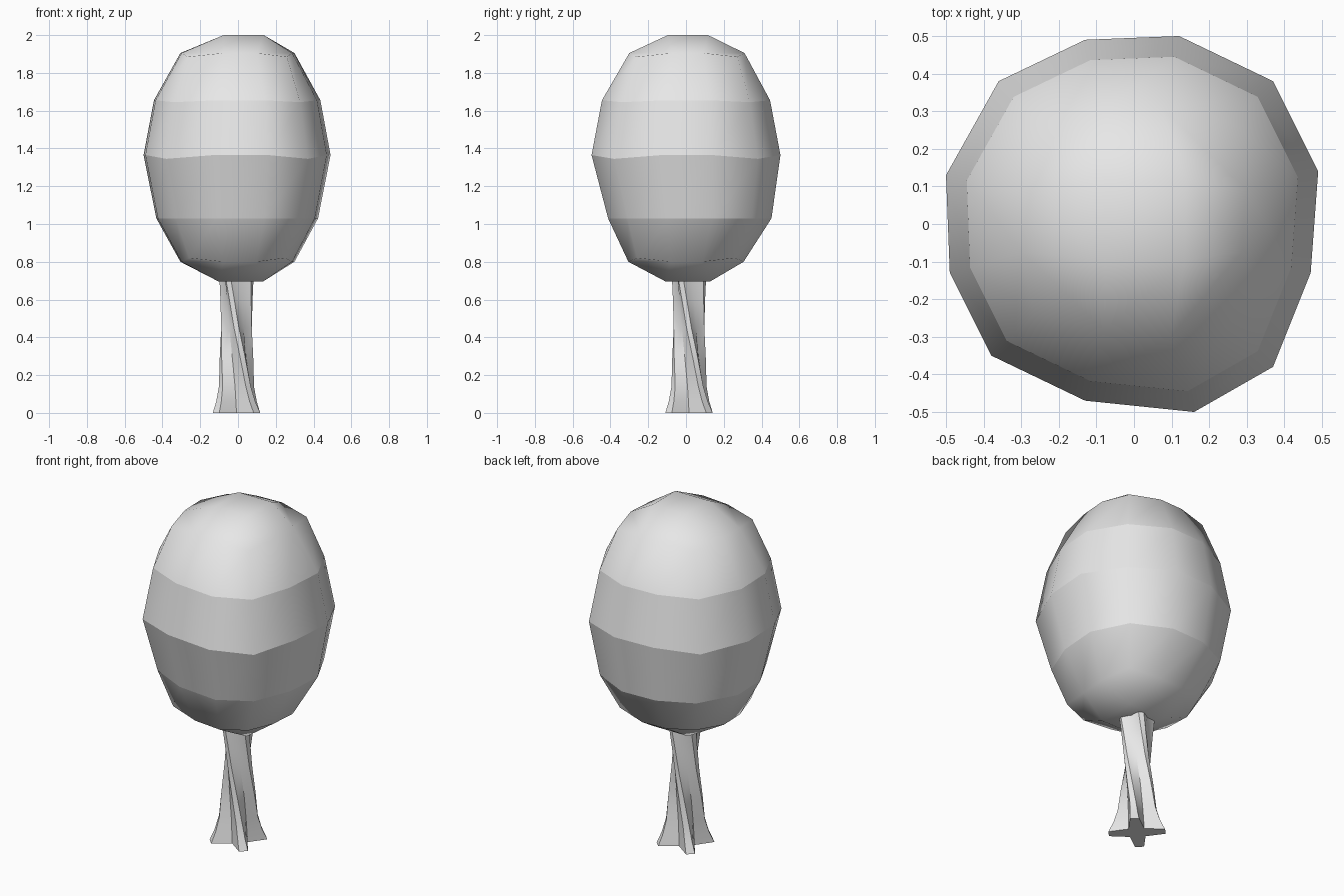
import bpy, bmesh, math
from mathutils import Vector

if "Cube" in bpy.data.objects:
    bpy.data.objects.remove(bpy.data.objects["Cube"], do_unlink=True)

grey = bpy.data.materials.new("plain grey")
grey.use_nodes = True
grey.diffuse_color = (0.8, 0.8, 0.8, 1)
grey.node_tree.nodes["Principled BSDF"].inputs["Base Color"].default_value = (0.8, 0.8, 0.8, 1)


def finish(bm, name):
    bmesh.ops.recalc_face_normals(bm, faces=bm.faces)
    mesh = bpy.data.meshes.new(name)
    bm.to_mesh(mesh)
    bm.free()
    mesh.materials.append(grey)
    obj = bpy.data.objects.new(name, mesh)
    bpy.context.collection.objects.link(obj)
    return obj


def bridge(bm, low, high):
    n = len(low)
    for i in range(n):
        j = (i + 1) % n
        bm.faces.new((low[i], low[j], high[j], high[i]))


def sharpen(bm, a, b):
    edge = bm.edges.get((a, b))
    if edge:
        edge.smooth = False


# Crown: a rounded box, three segments per side and four high
outline = [(.49, .14), (.37, .38), (.12, .5), (-.13, .49), (-.36, .38), (-.5, .13),
           (-.49, -.13), (-.38, -.35), (-.13, -.47), (.16, -.5), (.37, -.38), (.47, -.13)]
# height, scale, corner scale, corner lift, y shift
levels = [(.80, .61, .68, .02, .0), (1.03, .865, .865, 0, .02), (1.365, 1, 1, -.02, 0),
          (1.655, .89, .89, -.01, 0), (1.905, .61, .70, -.02, .005)]
bm = bmesh.new()
rings = []
for z, scale, corner_scale, lift, shift in levels:
    ring = []
    for i, (x, y) in enumerate(outline):
        corner = i % 3 == 1
        s = corner_scale if corner else scale
        ring.append(bm.verts.new((x * s, y * s + shift, z + (lift if corner else 0))))
    rings.append(ring)
for low, high in zip(rings, rings[1:]):
    bridge(bm, low, high)


def cap(ring, centre, radius, z):
    inner = []
    for k in range(4):
        a = math.radians(45 + 90 * k)
        inner.append(bm.verts.new((centre + radius * math.cos(a), .01 + radius * math.sin(a), z)))
    for k in range(4):
        i = 3 * k
        nxt = ring[(i + 3) % 12]
        bm.faces.new((ring[i], ring[i + 1], ring[i + 2], inner[k]))
        bm.faces.new((ring[i + 2], nxt, inner[(k + 1) % 4], inner[k]))
        sharpen(bm, ring[i + 2], nxt)
    bm.faces.new(inner)


cap(rings[-1], .03, .15, 2.0)
cap(rings[0], .015, .165, .695)
for face in bm.faces:
    face.smooth = True
# Crisp steps between the leaf bands
for ring in rings[1:4]:
    for i in range(12):
        sharpen(bm, ring[i], ring[(i + 1) % 12])
finish(bm, "crown")

# Trunk: four root lobes that twist as they rise
sections = [(0, .155, .06, 0), (.06, .128, .058, -3), (.14, .105, .056, -8), (.28, .092, .056, -22),
            (.45, .082, .054, -45), (.6, .086, .058, -62), (.74, .098, .066, -75)]
bm = bmesh.new()
rings = []
for z, lobe, valley, twist in sections:
    centre = Vector((-.008, .016, z))
    ring = []
    for k in range(4):
        for offset, r in ((-9, lobe), (9, lobe), (45, valley)):
            a = math.radians(45 + 90 * k + offset + twist)
            ring.append(bm.verts.new(centre + Vector((r * math.cos(a), r * math.sin(a), 0))))
    rings.append(ring)
for low, high in zip(rings, rings[1:]):
    bridge(bm, low, high)
bm.faces.new(rings[0])
bm.faces.new(rings[-1])
trunk = finish(bm, "trunk")
bpy.ops.object.select_all(action='DESELECT')
trunk.select_set(True)
bpy.context.view_layer.objects.active = trunk
bpy.ops.object.shade_smooth_by_angle(angle=math.radians(35))
